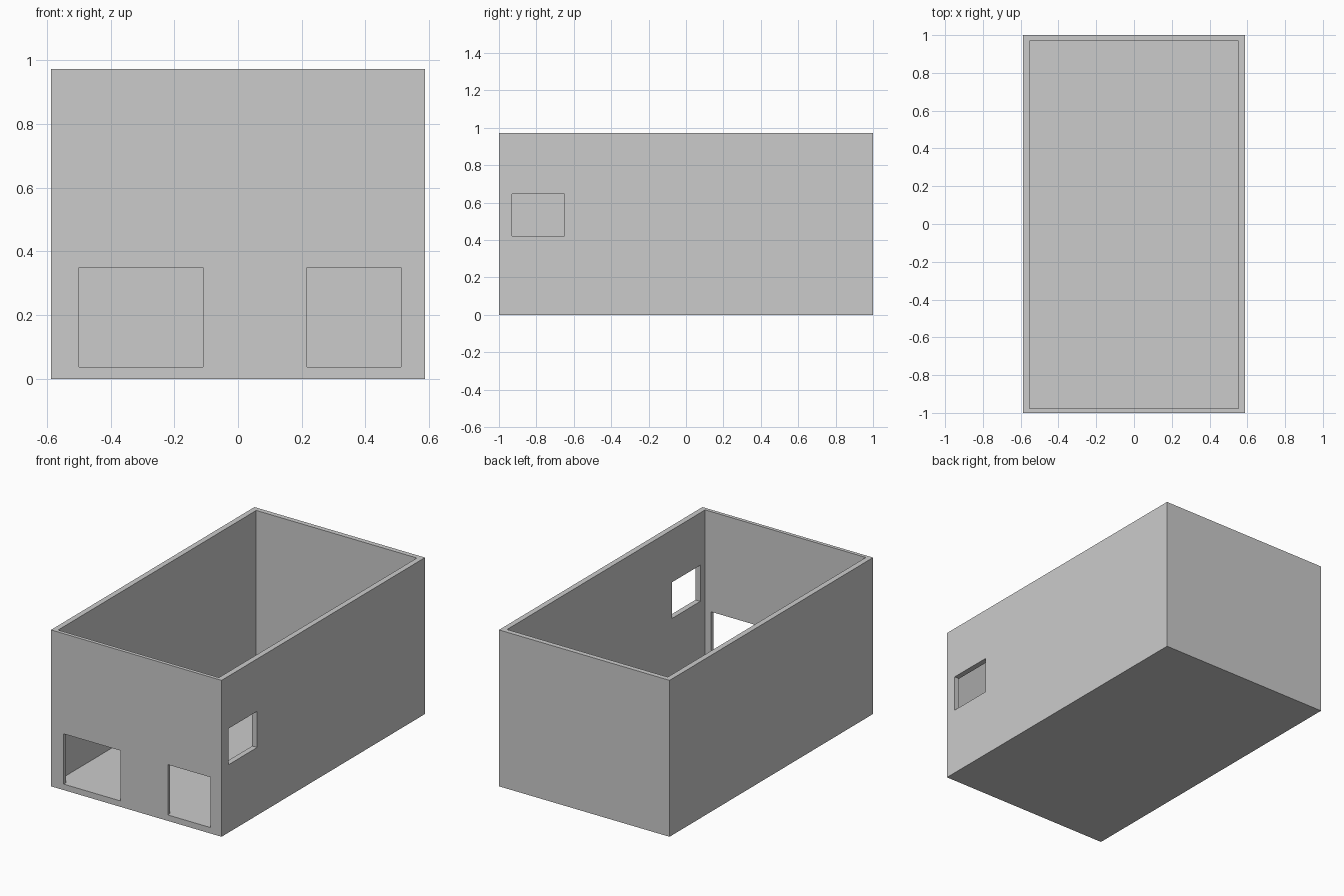
import bpy

cube = bpy.data.objects.get("Cube")
if cube:
    bpy.data.objects.remove(cube, do_unlink=True)

# Plain grey for the whole shell
GREY = (0.6, 0.6, 0.6, 1.0)
grey = bpy.data.materials.new("plain grey")
grey.use_nodes = True
grey.diffuse_color = GREY
grey.node_tree.nodes["Principled BSDF"].inputs["Base Color"].default_value = GREY

HALF_X, HALF_Y, HEIGHT = 0.587, 1.0, 0.973
FLOOR = 0.037
SIDE, FRONT, BACK = 0.034, 0.022, 0.031   # wall thicknesses
OVER = 0.1                                # how far cutters stick out


def box(name, x, y, z):
    """Box spanning the given (low, high) ranges."""
    bpy.ops.mesh.primitive_cube_add(size=1)
    ob = bpy.context.object
    ob.name = name
    for v in ob.data.vertices:
        v.co = [r[0] if c < 0 else r[1] for c, r in zip(v.co, (x, y, z))]
    ob.data.materials.append(grey)
    return ob


def cut(target, name, x, y, z):
    """Carve a box out of the target and discard the cutter."""
    cutter = box(name, x, y, z)
    cutter.hide_render = True
    mod = target.modifiers.new(name, "BOOLEAN")
    mod.operation = "DIFFERENCE"
    mod.solver = "EXACT"
    mod.object = cutter
    bpy.context.view_layer.objects.active = target
    bpy.ops.object.modifier_apply(modifier=mod.name)
    bpy.data.objects.remove(cutter, do_unlink=True)


# Outer block, hollowed out with an open top
shell = box("building_shell", (-HALF_X, HALF_X), (-HALF_Y, HALF_Y), (0, HEIGHT))
inner_x = HALF_X - SIDE
cut(shell, "room", (-inner_x, inner_x), (FRONT - HALF_Y, HALF_Y - BACK),
    (FLOOR, HEIGHT + OVER))

# Two front doorways that start at floor level
through_front = (-HALF_Y - OVER, FRONT - HALF_Y + OVER)
cut(shell, "wide_doorway", (-0.499, -0.11), through_front, (FLOOR, 0.35))
cut(shell, "narrow_doorway", (0.217, 0.512), through_front, (FLOOR, 0.35))

# Window in the side wall near the front
cut(shell, "side_window", (inner_x - OVER, HALF_X + OVER), (-0.93, -0.65),
    (0.422, 0.647))
